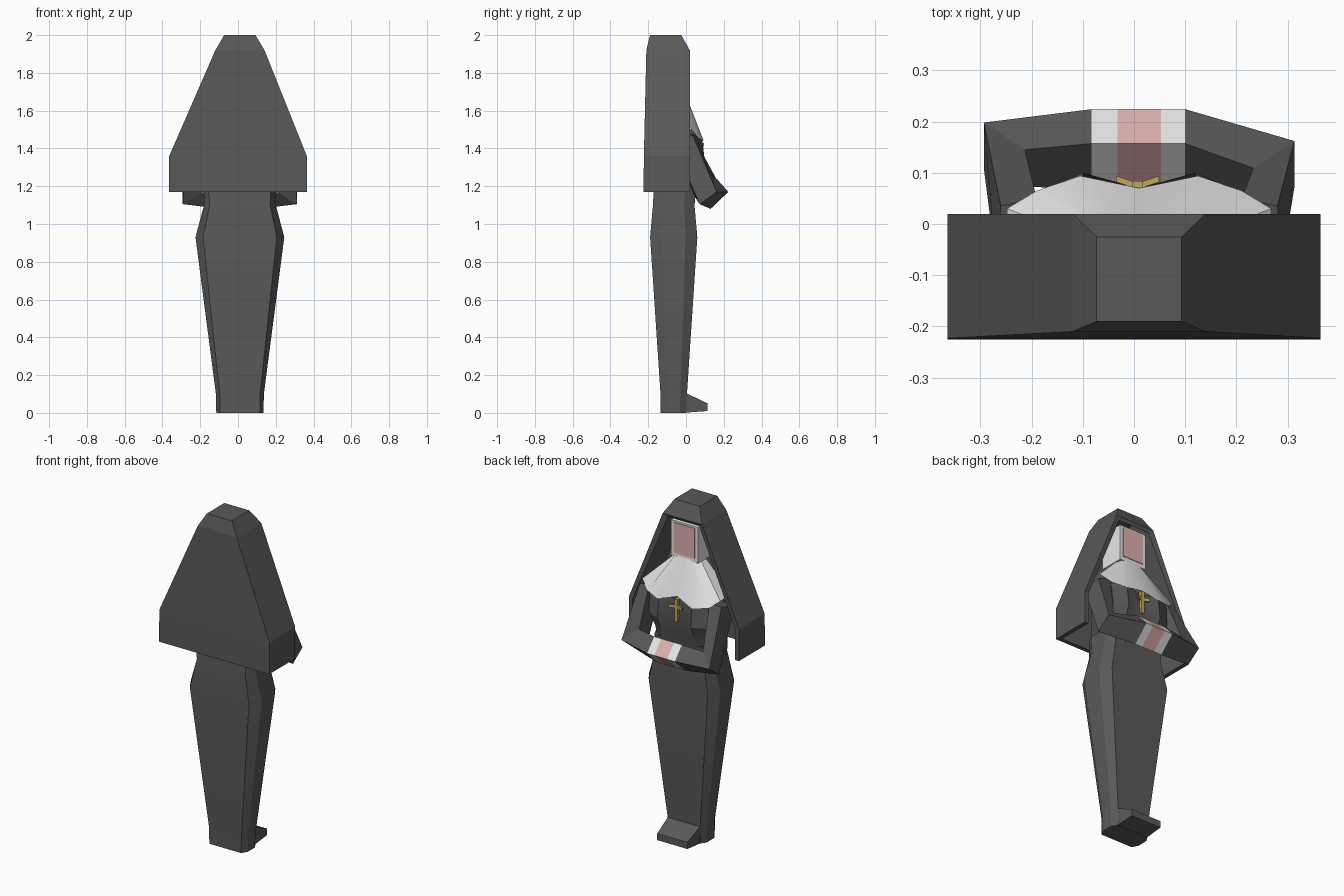
import bpy, bmesh, math
from mathutils import Vector

cube = bpy.data.objects.get("Cube")
if cube:
    bpy.data.objects.remove(cube, do_unlink=True)

CX = 0.01  # centre line of the figure


def material(name, rgb):
    m = bpy.data.materials.new(name)
    m.use_nodes = True
    m.diffuse_color = (*rgb, 1)
    b = m.node_tree.nodes["Principled BSDF"]
    b.inputs["Base Color"].default_value = (*rgb, 1)
    b.inputs["Roughness"].default_value = 0.9
    return m


CLOTH = material("dark cloth", (0.1, 0.1, 0.1))
WHITE = material("white linen", (0.8, 0.8, 0.8))
SKIN = material("skin", (0.72, 0.44, 0.42))
GOLD = material("gold", (0.55, 0.38, 0.12))


def finish(name, bm, mats, smooth=False):
    bmesh.ops.recalc_face_normals(bm, faces=bm.faces)
    me = bpy.data.meshes.new(name)
    bm.to_mesh(me)
    bm.free()
    for m in mats:
        me.materials.append(m)
    ob = bpy.data.objects.new(name, me)
    bpy.context.collection.objects.link(ob)
    if smooth:
        bpy.ops.object.select_all(action='DESELECT')
        bpy.context.view_layer.objects.active = ob
        ob.select_set(True)
        bpy.ops.object.shade_smooth_by_angle(angle=math.radians(25))
    return ob


def loft(name, loops, mats, bands=None, smooth=False):
    """Skin closed loops in order, cap the ends; bands gives a material per step."""
    bm = bmesh.new()
    rings = [[bm.verts.new(p) for p in loop] for loop in loops]
    n = len(rings[0])
    for k in range(len(rings) - 1):
        a, b = rings[k], rings[k + 1]
        for i in range(n):
            j = (i + 1) % n
            f = bm.faces.new((a[i], a[j], b[j], b[i]))
            f.material_index = bands[k] if bands else 0
    bm.faces.new(rings[0])
    bm.faces.new(rings[-1])
    return finish(name, bm, mats, smooth)


def box(name, x, y, z, mat):
    return loft(name, [[(x[0], y[0], h), (x[1], y[0], h), (x[1], y[1], h), (x[0], y[1], h)]
                       for h in z], [mat])


def mirrored(half):
    """Half a loop, from front centre to back centre, completed on the other side."""
    other = [(-x, y, z) for x, y, z in half[-2:0:-1]]
    return [(CX + x, y, z) for x, y, z in half + other]


# Skirt: chamfered section (height, flat half width, full half width, back, front)
def skirt_loop(z, flat, full, back, front):
    q = (front - back) / 4
    return [(CX + x, y, z) for x, y in (
        (-flat, back), (flat, back), (full, back + q), (full, front - q),
        (flat, front), (-flat, front), (-full, front - q), (-full, back + q))]


loft("skirt", [skirt_loop(*s) for s in (
    (0, 0.105, 0.125, -0.135, 0.0),
    (0.1, 0.107, 0.127, -0.135, 0.005),
    (0.93, 0.195, 0.235, -0.19, 0.06),
    (1.1, 0.16, 0.19, -0.175, 0.045),
    (1.2, 0.165, 0.19, -0.17, 0.05))], [CLOTH], smooth=True)

# Shoes: a single wedge under the hem
loft("shoes", [[(CX + s * 0.105, -0.02, 0), (CX + s * 0.1, 0.115, 0.01),
                (CX + s * 0.1, 0.115, 0.05), (CX + s * 0.107, 0.0, 0.105),
                (CX + s * 0.107, -0.02, 0.105)] for s in (-1, 1)], [CLOTH])


# Torso with bust
def torso_loop(z, cleft, bust, width, back):
    return mirrored([(0, cleft, z), (0.11, bust, z), (width, bust - 0.035, z),
                     (width + 0.02, -0.03, z), (width - 0.02, back, z), (0, back, z)])


loft("torso", [torso_loop(*s) for s in (
    (1.1, 0.045, 0.045, 0.16, -0.17),
    (1.24, 0.055, 0.06, 0.175, -0.16),
    (1.33, 0.07, 0.1, 0.19, -0.15),
    (1.46, 0.06, 0.085, 0.195, -0.14))], [CLOTH], smooth=True)

# Collar: a scalloped cape from the neck to the shoulders
hem = mirrored([(0, 0.07, 1.475), (0.115, 0.094, 1.44), (0.2, 0.065, 1.455),
                (0.258, 0.03, 1.5), (0.255, -0.08, 1.5), (0.15, -0.14, 1.47), (0, -0.14, 1.47)])
neck = mirrored([(0, 0, 1.68), (0.04, 0, 1.68), (0.065, -0.01, 1.68), (0.075, -0.04, 1.68),
                 (0.075, -0.08, 1.68), (0.04, -0.12, 1.68), (0, -0.12, 1.68)])
loft("collar", [hem, neck], [WHITE], smooth=True)

# Head with wimple and face plate
box("wimple", (-0.08, 0.098), (-0.15, 0.0), (1.67, 1.885), WHITE)
box("face", (-0.06, 0.078), (-0.003, 0.004), (1.695, 1.875), SKIN)


# Folded sleeves, cuffs and hands as one bent diamond section
def shoulder(s):
    return [(CX + s * x, y, z) for x, y, z in (
        (0.27, 0.035, 1.47), (0.2, 0.05, 1.48), (0.19, -0.06, 1.46), (0.28, -0.07, 1.44))]


def elbow(s, dy):
    return [(CX + s * x, y + dy, z) for x, y, z in (
        (0.303, 0.18, 1.17), (0.223, 0.127, 1.235), (0.21, 0.055, 1.16), (0.303, 0.09, 1.105))]


def wrist(x):
    return [(x, 0.224, 1.17), (x, 0.157, 1.245), (x, 0.065, 1.155), (x, 0.13, 1.08)]


loft("folded_arms",
     [shoulder(-1), elbow(-1, 0.018), wrist(-0.083), wrist(-0.032),
      wrist(0.053), wrist(0.1), elbow(1, -0.018), shoulder(1)],
     [CLOTH, WHITE, SKIN], bands=[0, 0, 1, 2, 1, 0, 0])

# Cross pendant
box("cross_upright", (-0.003, 0.017), (0.058, 0.084), (1.33, 1.465), GOLD)
for side, label in ((-1, "right"), (1, "left")):
    loft(f"cross_{label}_arm", [
        [(0.007 + side * x, y + dy, z) for dy, z in
         ((0, 1.41), (0.012, 1.41), (0.012, 1.428), (0, 1.428))]
        for x, y in ((0, 0.068), (0.042, 0.082))], [GOLD])

# Veil: shell open at the front and below (half width, height, front, back)
veil_rows = [(0.364, 1.17, 0.02, -0.225), (0.364, 1.36, 0.02, -0.223),
             (0.13, 1.92, 0.02, -0.21), (0.083, 2.0, -0.025, -0.19)]
bm = bmesh.new()
rows = []
for w, z, front, back in veil_rows:
    c = 0 if w > 0.3 else CX
    rows.append([bm.verts.new(p) for p in ((c - w, front, z), (c - w, back, z),
                                           (c + w, back, z), (c + w, front, z))])
for a, b in zip(rows, rows[1:]):
    for i in range(3):
        bm.faces.new((a[i], a[i + 1], b[i + 1], b[i]))
bm.faces.new((rows[2][3], rows[2][0], rows[3][0], rows[3][3]))
bm.faces.new(rows[3])
veil = finish("veil", bm, [CLOTH])
# Make sure the shell faces outwards before it is thickened inwards
me = veil.data
centre = Vector((0, -0.1, 1.5))
if sum((p.center - centre).dot(p.normal) for p in me.polygons) < 0:
    me.flip_normals()
solid = veil.modifiers.new("thickness", 'SOLIDIFY')
solid.thickness = 0.025
solid.offset = -1
solid.use_even_offset = True
